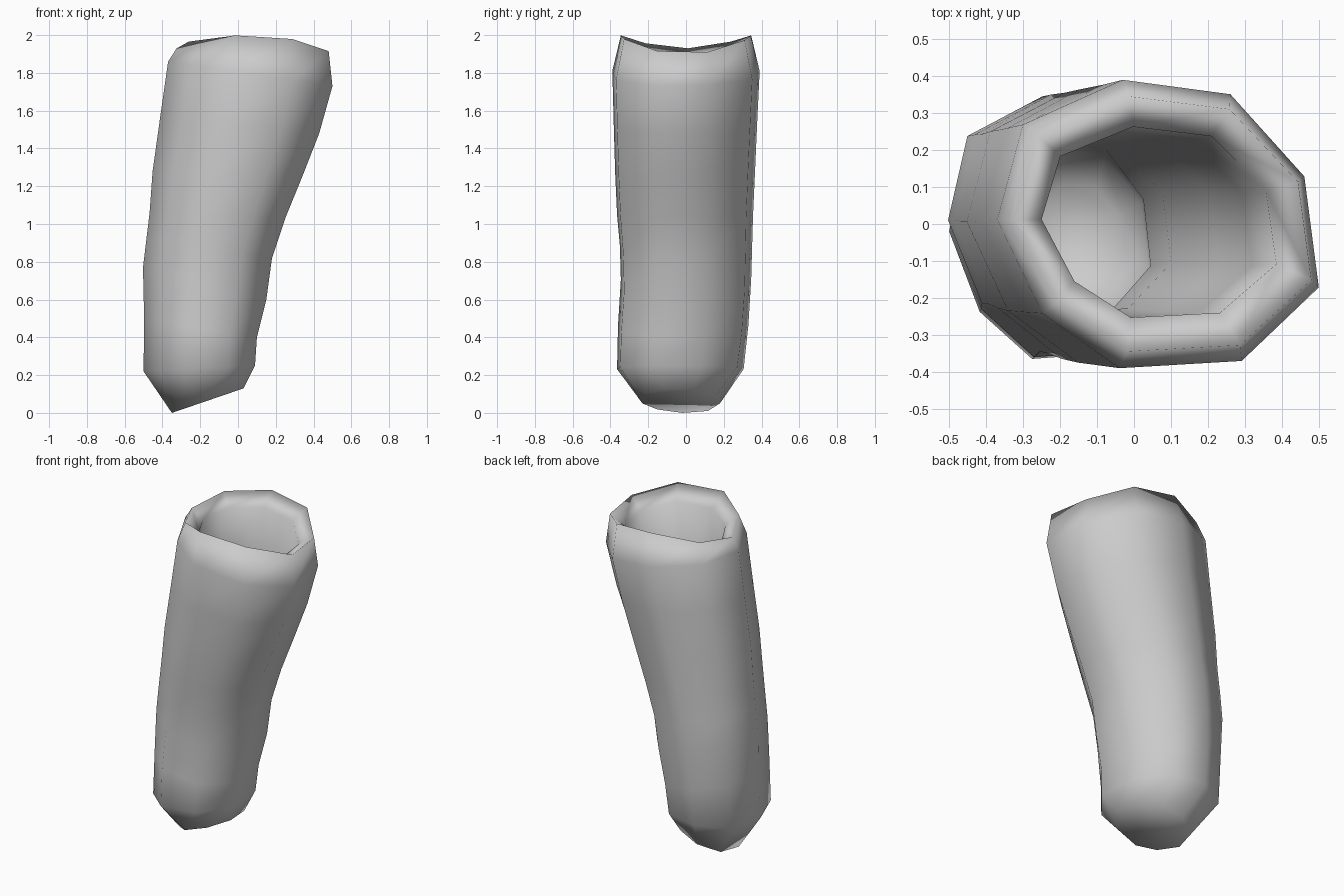
import bpy, bmesh

# Nine-sided cross-section in unit coordinates
SECTION = [(1, -.44), (.91, .33), (.45, .9), (-.22, 1), (-.84, .69),
           (-1, .03), (-.72, -.62), (-.24, -1), (.52, -.95)]

# Rings from closed end over the rim and down the inside:
# x left, x right, z left, z right, y centre, y radius, front/back lift
RINGS = [
    (-.35, .03, .0, .13, -.025, .205, 0),
    (-.50, .09, .22, .25, -.03, .335, 0),
    (-.497, .10, .50, .40, -.015, .345, 0),
    (-.503, .15, .77, .60, 0, .345, 0),
    (-.485, .18, .92, .82, 0, .35, 0),
    (-.468, .25, 1.06, 1.03, -.005, .36, 0),
    (-.452, .34, 1.28, 1.25, -.005, .37, 0),
    (-.41, .43, 1.58, 1.48, -.003, .38, 0),
    (-.37, .50, 1.86, 1.73, 0, .39, 0),
    (-.325, .48, 1.93, 1.90, 0, .345, .08),
    (-.25, .385, 1.87, 1.85, .005, .258, .06),
    (-.29, .32, 1.56, 1.50, 0, .255, 0),
    (-.345, .23, 1.26, 1.25, 0, .25, 0),
    (-.38, .10, .92, .86, 0, .24, 0),
    (-.395, .045, .60, .50, -.01, .235, 0),
    (-.39, .04, .28, .30, -.02, .225, 0),
    (-.29, -.03, .14, .22, -.02, .13, 0),
]

bm = bmesh.new()
loops = []
for xl, xr, zl, zr, yc, ry, lift in RINGS:
    loop = []
    for u, v in SECTION:
        t = (u + 1) / 2
        # The rim dips at the sides and rises at front and back
        z = zl + (zr - zl) * t + lift * v * v
        loop.append(bm.verts.new((xl + (xr - xl) * t, yc + ry * v, z)))
    loops.append(loop)

# Outer wall, rim and inner wall
n = len(SECTION)
for a, b in zip(loops, loops[1:]):
    for k in range(n):
        bm.faces.new((a[k], a[(k + 1) % n], b[(k + 1) % n], b[k]))
# Closed lower end and inner floor
bm.faces.new(loops[0][::-1])
bm.faces.new(loops[-1])
for f in bm.faces:
    f.smooth = True

mesh = bpy.data.meshes.new("open_tapered_sleeve")
bm.to_mesh(mesh)
bm.free()
bpy.context.collection.objects.link(bpy.data.objects.new("open_tapered_sleeve", mesh))
